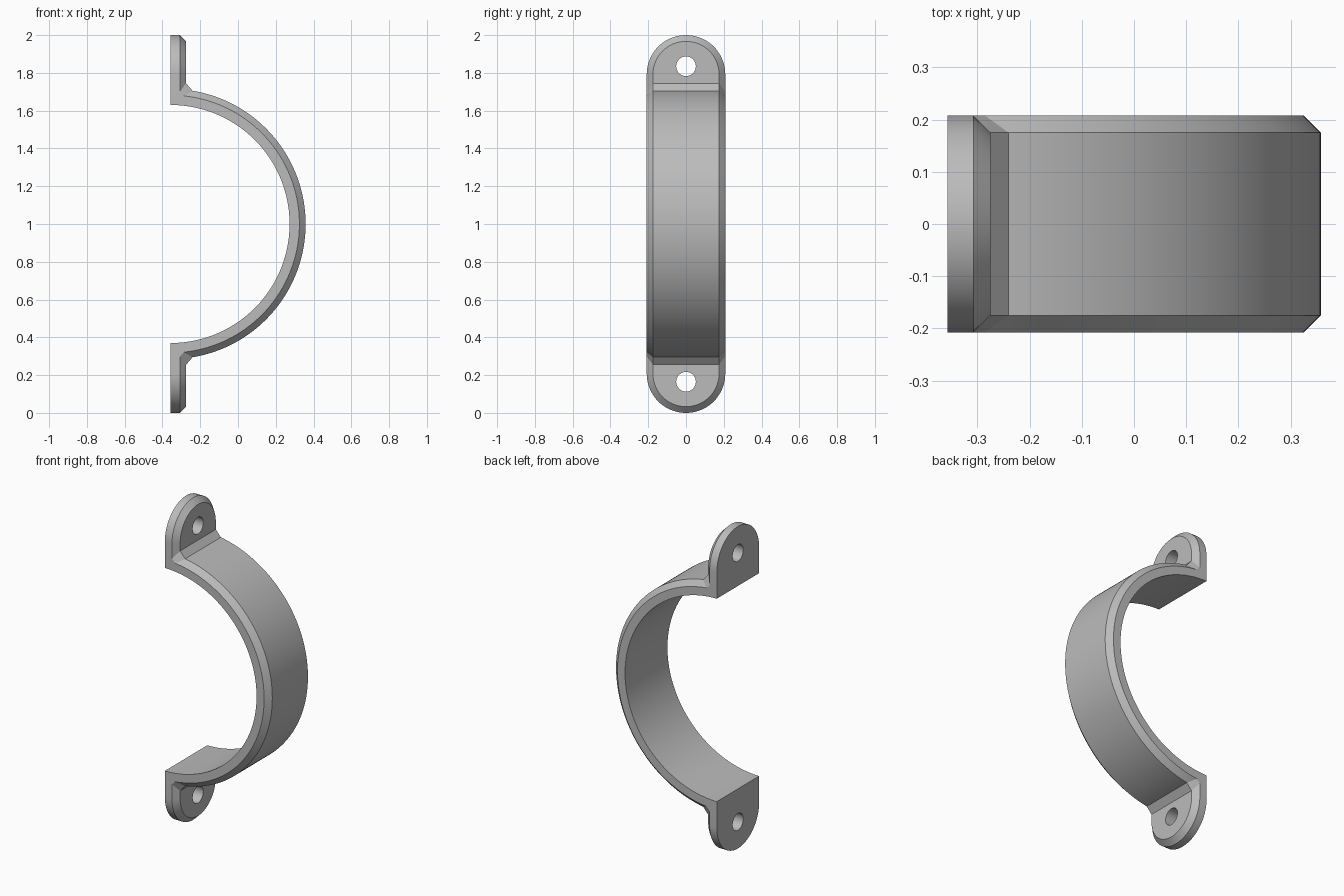
import bpy, bmesh
from math import sin, cos, pi, radians

cube = bpy.data.objects.get("Cube")
if cube:
    bpy.data.objects.remove(cube, do_unlink=True)

BACK, MID, FRONT = -0.357, -0.308, -0.275   # tab depth: back, chamfer start, front
HALF, BEVEL = 0.208, 0.033                  # half width and edge chamfer
R_IN, R_OUT = 0.63, 0.715                   # band radii

grey = bpy.data.materials.new("plain grey")
grey.use_nodes = True
colour = (0.5, 0.5, 0.5, 1)
grey.diffuse_color = colour
grey.node_tree.nodes["Principled BSDF"].inputs["Base Color"].default_value = colour


def finish(name, bm):
    bmesh.ops.recalc_face_normals(bm, faces=bm.faces[:])
    mesh = bpy.data.meshes.new(name)
    bm.to_mesh(mesh)
    bm.free()
    mesh.materials.append(grey)
    obj = bpy.data.objects.new(name, mesh)
    bpy.context.collection.objects.link(obj)
    return obj


def loft(name, rings):
    """Skin equal-length closed rings and cap both ends."""
    bm = bmesh.new()
    loops = [[bm.verts.new(p) for p in ring] for ring in rings]
    n = len(loops[0])
    for a, b in zip(loops, loops[1:]):
        for i in range(n):
            j = (i + 1) % n
            bm.faces.new((a[i], a[j], b[j], b[i]))
    bm.faces.new(loops[0])
    bm.faces.new(loops[-1])
    return finish(name, bm)


def combine(target, tool, operation):
    mod = target.modifiers.new(operation.lower(), "BOOLEAN")
    mod.operation, mod.solver, mod.object = operation, "EXACT", tool
    bpy.context.view_layer.objects.active = target
    bpy.ops.object.modifier_apply(modifier=mod.name)
    bpy.data.objects.remove(tool, do_unlink=True)


def tab_outline(x, r, s):
    """Rounded tab outline; s is +1 for the upper tab, -1 for the lower."""
    arc = [(x, r * cos(pi * i / 40), 1 + s * (0.792 + r * sin(pi * i / 40)))
           for i in range(41)]
    return [(x, r, 1 + s * 0.65)] + arc + [(x, -r, 1 + s * 0.65)]


def circle(x, z, r):
    return [(x, r * cos(pi * i / 20), z + r * sin(pi * i / 20)) for i in range(40)]


# Half-round band with chamfered outer edges
section = [(R_IN, -HALF), (R_OUT - BEVEL, -HALF), (R_OUT, BEVEL - HALF),
           (R_OUT, HALF - BEVEL), (R_OUT - BEVEL, HALF), (R_IN, HALF)]
angles = [pi * i / 96 - pi / 2 for i in range(97)]
clamp = loft("half_round_clamp",
             [[(BACK + r * cos(a), y, 1 + r * sin(a)) for r, y in section] for a in angles])

for s in (1, -1):
    # Mounting tab with chamfered front edge
    tab = loft("mounting_tab", [tab_outline(BACK, HALF, s), tab_outline(MID, HALF, s),
                                tab_outline(FRONT, HALF - BEVEL, s)])
    combine(clamp, tab, "UNION")
    # Sloped strip in the corner between tab and band
    bm = bmesh.new()
    for side in (1, -1):
        for y, pts in ((HALF - BEVEL, ((FRONT, 0.745), (-0.24, 0.705), (-0.3, 0.67))),
                       (HALF, ((MID, 0.70), (-0.286, 0.679), (-0.32, 0.66)))):
            for x, z in pts:
                bm.verts.new((x, side * y, 1 + s * z))
    bmesh.ops.convex_hull(bm, input=bm.verts[:])
    combine(clamp, finish("corner_strip", bm), "UNION")
    # Screw hole
    z = 1 + s * 0.835
    combine(clamp, loft("hole_cutter", [circle(-0.5, z, 0.052), circle(-0.1, z, 0.052)]),
            "DIFFERENCE")

bpy.ops.object.select_all(action="DESELECT")
clamp.select_set(True)
bpy.context.view_layer.objects.active = clamp
bpy.ops.object.shade_smooth_by_angle(angle=radians(25))
